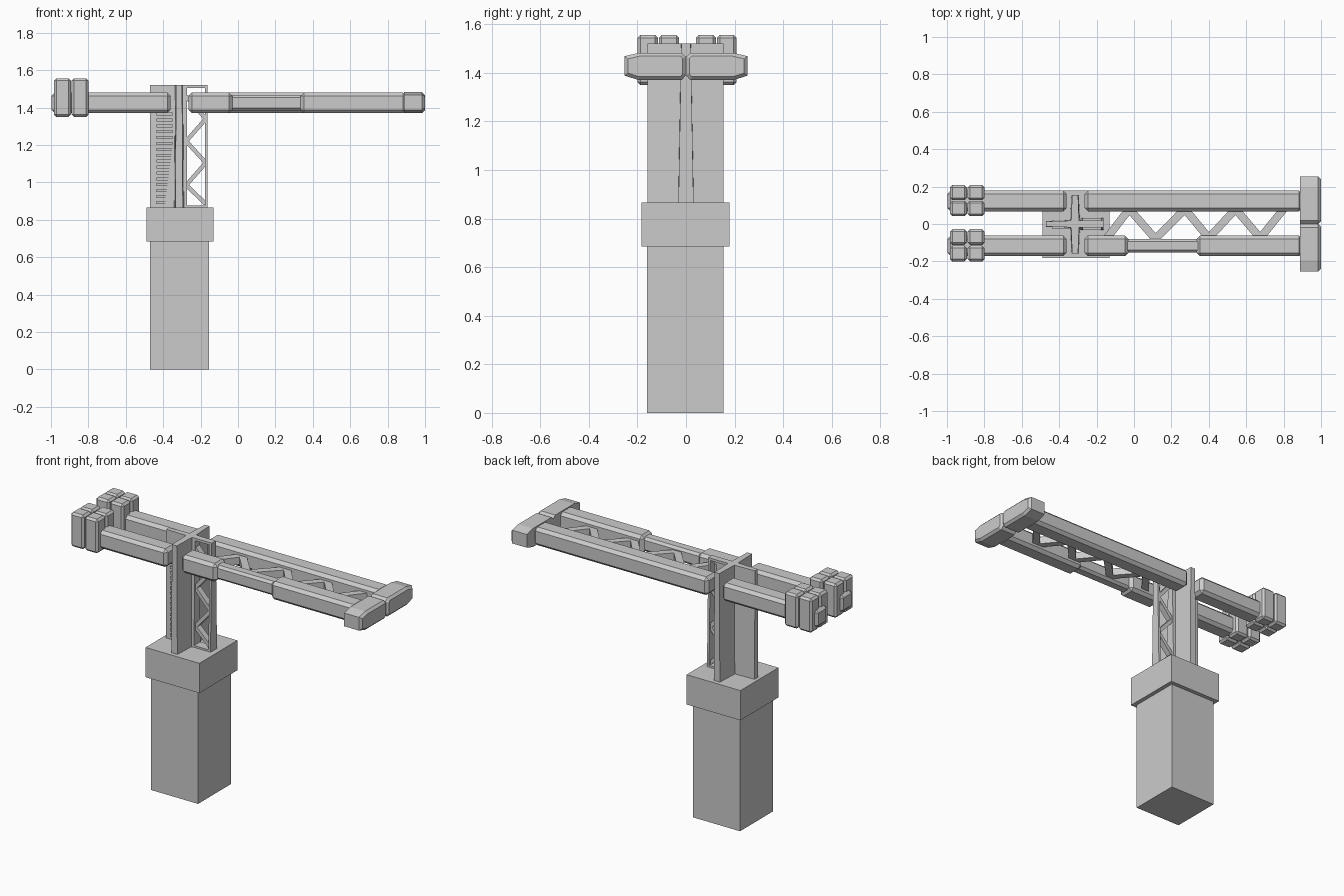
import bpy, bmesh, math
from mathutils import Vector, Matrix

if "Cube" in bpy.data.objects:
    bpy.data.objects.remove(bpy.data.objects["Cube"])

grey = bpy.data.materials.new("light grey")
grey.diffuse_color = (0.6, 0.6, 0.6, 1)
grey.use_nodes = True
grey.node_tree.nodes["Principled BSDF"].inputs["Base Color"].default_value = grey.diffuse_color


def finish(name, bm):
    bmesh.ops.recalc_face_normals(bm, faces=bm.faces)
    me = bpy.data.meshes.new(name)
    bm.to_mesh(me)
    bm.free()
    me.materials.append(grey)
    ob = bpy.data.objects.new(name, me)
    bpy.context.collection.objects.link(ob)
    return ob


def box(name, x, y, z, chamfer=0.0):
    """Box from (min, max) ranges with optional chamfered edges."""
    bm = bmesh.new()
    bmesh.ops.create_cube(bm, size=1)
    for v in bm.verts:
        v.co = Vector(((r[0] + r[1]) / 2 + c * (r[1] - r[0]) for r, c in zip((x, y, z), v.co)))
    if chamfer:
        bmesh.ops.bevel(bm, geom=bm.edges[:], offset=chamfer, segments=1, affect='EDGES')
    return finish(name, bm)


def fin(name, angle, length, root, tip, z0, z1, top_scale):
    """Upright mast blade running out from the mast axis, thinner at its tip and top."""
    bm = bmesh.new()
    rings = []
    for z, s in ((z0, 1), (z1, top_scale)):
        rings.append([bm.verts.new(p) for p in ((0, -root * s, z), (length, -tip * s, z),
                                                (length, tip * s, z), (0, root * s, z))])
    bm.faces.new(rings[0])
    bm.faces.new(rings[1])
    for i in range(4):
        j = (i + 1) % 4
        bm.faces.new((rings[0][i], rings[0][j], rings[1][j], rings[1][i]))
    bmesh.ops.rotate(bm, verts=bm.verts, matrix=Matrix.Rotation(angle, 3, 'Z'))
    bmesh.ops.translate(bm, verts=bm.verts, vec=(MX, 0, 0))
    return finish(name, bm)


def brace(name, a, b, normal, width, depth):
    """Flat bar between two points, lying in the plane with the given normal."""
    a, b, n = Vector(a), Vector(b), Vector(normal)
    d = (b - a).normalized()
    side = n.cross(d)
    bm = bmesh.new()
    bmesh.ops.create_cube(bm, size=1)
    for v in bm.verts:
        c = v.co.copy()
        v.co = (a + b) / 2 + d * c.x * (b - a).length + side * c.y * width + n * c.z * depth
    return finish(name, bm)


MX = -0.315            # mast axis
Z0, Z1 = 0.865, 1.52   # mast bottom and top

# Pedestal and collar
box("pedestal", (-0.47, -0.155), (-0.16, 0.155), (0, 0.69))
box("collar", (-0.49, -0.13), (-0.183, 0.18), (0.685, 0.865))

# Cross-shaped mast: front, back and left blades
fin("mast_back_blade", math.pi / 2, 0.155, 0.027, 0.02, Z0, Z1, 0.8)
fin("mast_front_blade", -math.pi / 2, 0.158, 0.027, 0.02, Z0, Z1, 0.8)
fin("mast_left_blade", math.pi, 0.155, 0.022, 0.016, Z0, Z1, 0.85)

# Ladder rungs on the front of the left blade
for i in range(16):
    z = 0.885 + i * 0.0315
    box("ladder_rung", (-0.435, -0.35), (-0.027, -0.012), (z, z + 0.016))

# Open lattice on the right side of the mast
fin("lattice_root", 0, 0.042, 0.033, 0.031, Z0, Z1, 0.62)
post = fin("lattice_post", 0, 0.014, 0.031, 0.031, Z0, Z1, 0.62)
post.location.x = 0.139
box("lattice_top", (-0.28, -0.163), (-0.019, 0.019), (1.505, Z1))
box("lattice_bottom", (-0.28, -0.165), (-0.03, 0.03), (0.865, 0.876))
nodes = [(-0.172, 0.885), (-0.277, 0.985), (-0.172, 1.105), (-0.277, 1.22),
         (-0.172, 1.34), (-0.277, 1.46)]
for (xa, za), (xb, zb) in zip(nodes, nodes[1:]):
    brace("lattice_brace", (xa, 0, za), (xb, 0, zb), (0, 1, 0), 0.022, 0.036)

# Twin horizontal arms
ZR = (1.37, 1.48)
for name, y in (("back", (0.068, 0.178)), ("front", (-0.172, -0.062))):
    box(name + "_counter_arm", (-0.998, -0.36), y, ZR, 0.018)
box("back_boom", (-0.265, 0.9), (0.068, 0.178), ZR, 0.018)
box("front_boom_inner", (-0.265, -0.03), (-0.172, -0.062), ZR, 0.018)
box("front_boom_middle", (-0.05, 0.355), (-0.152, -0.08), (1.383, 1.468), 0.014)
box("front_boom_outer", (0.335, 0.9), (-0.172, -0.062), ZR, 0.018)

# Zigzag braces between the booms
path = [(-0.145, -0.075), (-0.025, 0.08), (0.115, -0.08), (0.272, 0.08),
        (0.40, -0.075), (0.543, 0.08), (0.675, -0.075), (0.80, 0.08)]
for (xa, ya), (xb, yb) in zip(path, path[1:]):
    brace("boom_brace", (xa, ya, 1.425), (xb, yb, 1.425), (0, 0, 1), 0.042, 0.045)


# Hammer-shaped end bar in two halves, with sloped outer ends
def end_half(name, s):
    prof = [(0, 1.39), (0.018, 1.37), (0.195, 1.37), (0.253, 1.388),
            (0.253, 1.468), (0.195, 1.482), (0.018, 1.482), (0, 1.465)]
    bm = bmesh.new()
    f = bm.faces.new([bm.verts.new((0.887, s * y, z)) for y, z in prof])
    ext = bmesh.ops.extrude_face_region(bm, geom=[f])
    bmesh.ops.translate(bm, verts=[g for g in ext["geom"] if isinstance(g, bmesh.types.BMVert)],
                        vec=(0.112, 0, 0))
    edges = [e for e in bm.edges if all(v.co.x > 0.99 for v in e.verts)]
    bmesh.ops.bevel(bm, geom=edges, offset=0.014, segments=1, affect='EDGES')
    return finish(name, bm)


end_half("end_bar_back", 1)
end_half("end_bar_front", -1)

# Counterweight blocks, four on each arm
for y in ((-0.2, -0.116), (-0.112, -0.028), (0.042, 0.124), (0.127, 0.208)):
    for x in ((-0.983, -0.894), (-0.889, -0.8)):
        box("counterweight", x, y, (1.35, 1.556), 0.012)
